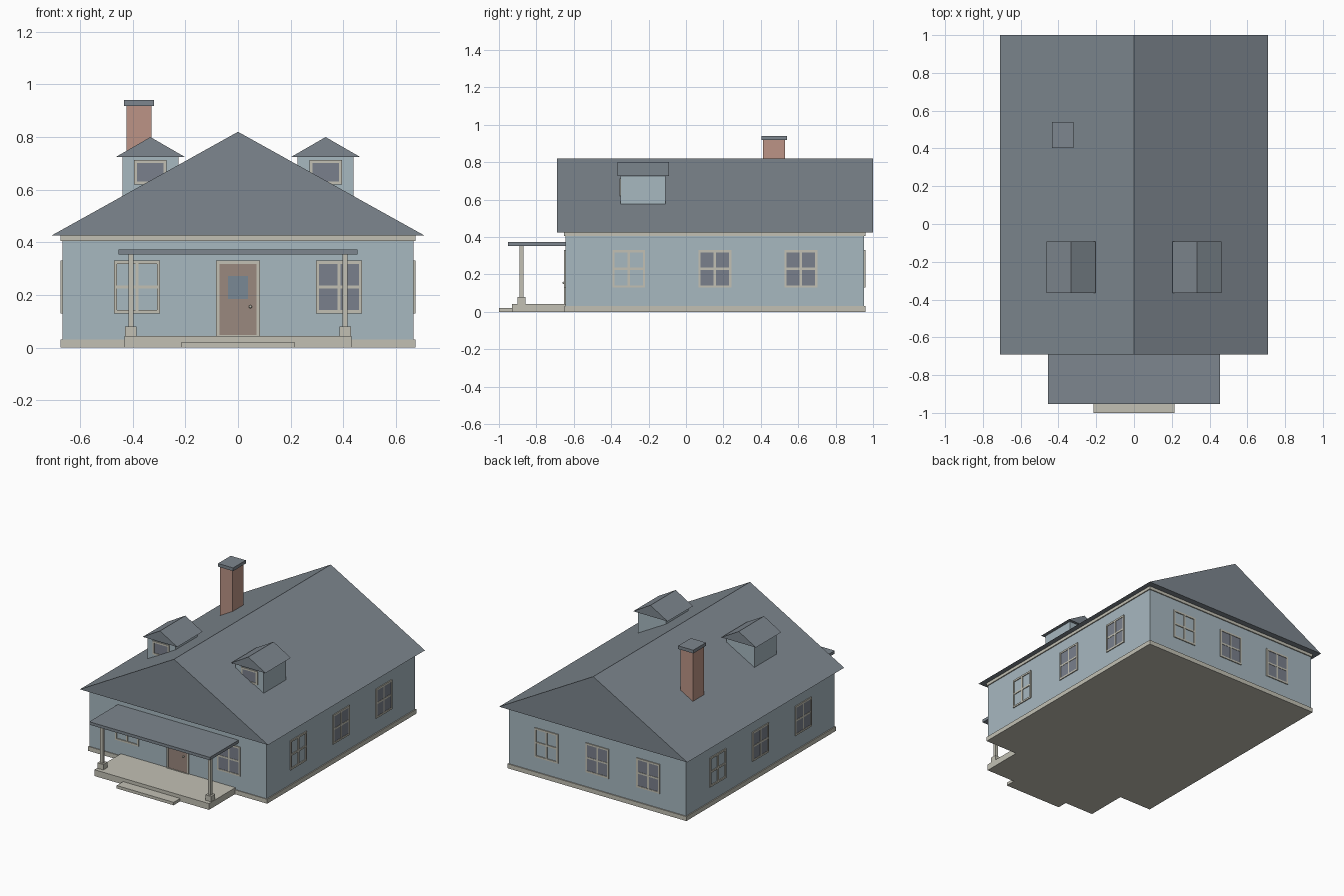
import bpy
import bmesh
from math import radians
from mathutils import Matrix, Vector

default = bpy.data.objects.get("Cube")
if default:
    bpy.data.objects.remove(default, do_unlink=True)


def material(name, r, g, b):
    """Flat material from an 8-bit colour, stored as linear values."""
    def linear(c):
        c /= 255
        return c / 12.92 if c < 0.04045 else ((c + 0.055) / 1.055) ** 2.4
    colour = (linear(r), linear(g), linear(b), 1)
    mat = bpy.data.materials.new(name)
    mat.use_nodes = True
    mat.diffuse_color = colour
    bsdf = mat.node_tree.nodes["Principled BSDF"]
    bsdf.inputs["Base Color"].default_value = colour
    bsdf.inputs["Roughness"].default_value = 0.8
    return mat


SIDING = material("blue siding", 167, 184, 192)
TRIM = material("cream trim", 194, 192, 180)
ROOF = material("slate roof", 125, 134, 142)
GLASS = material("dark glass", 122, 128, 140)
DOOR = material("brown door", 154, 136, 126)
DOOR_GLASS = material("blue door glass", 122, 137, 149)
BRICK = material("red brick", 188, 148, 134)


def finish(name, bm, mat):
    bmesh.ops.recalc_face_normals(bm, faces=bm.faces)
    mesh = bpy.data.meshes.new(name)
    bm.to_mesh(mesh)
    bm.free()
    mesh.materials.append(mat)
    obj = bpy.data.objects.new(name, mesh)
    bpy.context.collection.objects.link(obj)
    return obj


def boxes(name, mat, spans, turn=0):
    """One object from boxes given as (x0, x1, y0, y1, z0, z1), turned about z."""
    bm = bmesh.new()
    for x0, x1, y0, y1, z0, z1 in spans:
        centre = Vector((x0 + x1, y0 + y1, z0 + z1)) / 2
        size = Matrix.Diagonal((x1 - x0, y1 - y0, z1 - z0, 1))
        bmesh.ops.create_cube(bm, size=1, matrix=Matrix.Translation(centre) @ size)
    bmesh.ops.rotate(bm, verts=bm.verts, matrix=Matrix.Rotation(radians(turn), 3, 'Z'))
    return finish(name, bm, mat)


def gable(name, mat, cx, half, y0, y1, z0, z1):
    """Solid triangular roof with its ridge along y."""
    bm = bmesh.new()
    profile = ((cx - half, z0), (cx + half, z0), (cx, z1))
    face = bm.faces.new([bm.verts.new((x, y0, z)) for x, z in profile])
    new = bmesh.ops.extrude_face_region(bm, geom=[face])["geom"]
    moved = [v for v in new if isinstance(v, bmesh.types.BMVert)]
    bmesh.ops.translate(bm, verts=moved, vec=(0, y1 - y0, 0))
    return finish(name, bm, mat)


def frame(u, w, z0, z1, bar, wall, depth=0.006):
    """Four bars around an opening of outer half width w, on a wall facing -y."""
    y0, y1 = -wall - depth, -wall + 0.002
    return [(u - w, u - w + bar, y0, y1, z0, z1),
            (u + w - bar, u + w, y0, y1, z0, z1),
            (u - w + bar, u + w - bar, y0, y1, z0, z0 + bar),
            (u - w + bar, u + w - bar, y0, y1, z1 - bar, z1)]


def window(name, u, wall, turn, glazed):
    z0, z1, w, bar = 0.13, 0.33, 0.088, 0.012
    mid = (z0 + z1) / 2
    y0, y1 = -wall - 0.005, -wall + 0.002
    bars = frame(u, w, z0, z1, bar, wall)
    bars += [(u - bar / 2, u + bar / 2, y0, y1, z0 + bar, z1 - bar),
             (u - w + bar, u + w - bar, y0, y1, mid - bar / 2, mid + bar / 2)]
    boxes(name + "_frame", TRIM, bars, turn)
    if glazed:
        inset = bar / 2
        boxes(name + "_glass", GLASS, [(u - w + inset, u + w - inset, -wall - 0.003,
                                        -wall + 0.002, z0 + inset, z1 - inset)], turn)


# House body
boxes("foundation", TRIM, [(-0.675, 0.675, -0.65, 0.96, 0, 0.03)])
boxes("walls", SIDING, [(-0.668, 0.668, -0.645, 0.953, 0.03, 0.405)])
boxes("eave_trim", TRIM, [(-0.675, 0.675, -0.652, 0.96, 0.405, 0.425)])
gable("main_roof", ROOF, 0, 0.71, -0.69, 1.0, 0.425, 0.82)

# Windows: wall name, distance from centre, turn, window positions
for side, wall, turn, places in (
        ("front", 0.645, 0, (-0.384, 0.384)),
        ("left", 0.668, 90, (-0.306, 0.154, 0.614)),
        ("back", 0.953, 180, (-0.384, 0, 0.384)),
        ("right", 0.668, 270, (-0.614, -0.154, 0.306))):
    for i, u in enumerate(places):
        window(f"{side}_window_{i + 1}", u, wall, turn, glazed=i > 0)

# Front door
boxes("door_frame", TRIM, frame(0, 0.083, 0.035, 0.33, 0.012, 0.645, 0.008))
boxes("door", DOOR, [(-0.072, 0.072, -0.65, -0.643, 0.04, 0.32)])
boxes("door_glass", DOOR_GLASS, [(-0.038, 0.038, -0.653, -0.648, 0.185, 0.272)])
bm = bmesh.new()
bmesh.ops.create_uvsphere(bm, u_segments=12, v_segments=8, radius=0.006,
                          matrix=Matrix.Translation((0.047, -0.655, 0.155)))
knob = finish("door_knob", bm, TRIM)
knob.data.shade_smooth()

# Porch
boxes("porch_floor", TRIM, [(-0.432, 0.432, -0.93, -0.645, 0, 0.043)])
boxes("porch_step", TRIM, [(-0.215, 0.215, -1.0, -0.93, 0, 0.02)])
boxes("porch_roof", ROOF, [(-0.455, 0.455, -0.953, -0.645, 0.353, 0.373)])
for side, x in (("right", -0.407), ("left", 0.407)):
    for part, r, z0, z1 in (("base", 0.022, 0.043, 0.08), ("post", 0.01, 0.08, 0.353)):
        boxes(f"{side}_porch_{part}", TRIM, [(x - r, x + r, -0.88 - r, -0.88 + r, z0, z1)])

# Dormers
for side, x in (("right", -0.333), ("left", 0.333)):
    boxes(f"{side}_dormer_walls", SIDING, [(x - 0.106, x + 0.106, -0.35, -0.11, 0.565, 0.725)])
    gable(f"{side}_dormer_roof", ROOF, x, 0.13, -0.365, -0.092, 0.725, 0.80)
    boxes(f"{side}_dormer_frame", TRIM, frame(x, 0.062, 0.62, 0.713, 0.012, 0.35))
    boxes(f"{side}_dormer_glass", GLASS, [(x - 0.052, x + 0.052, -0.353, -0.348, 0.63, 0.703)])

# Chimney
boxes("chimney", BRICK, [(-0.423, -0.329, 0.412, 0.53, 0.57, 0.918)])
boxes("chimney_cap", ROOF, [(-0.433, -0.319, 0.403, 0.54, 0.918, 0.94)])
